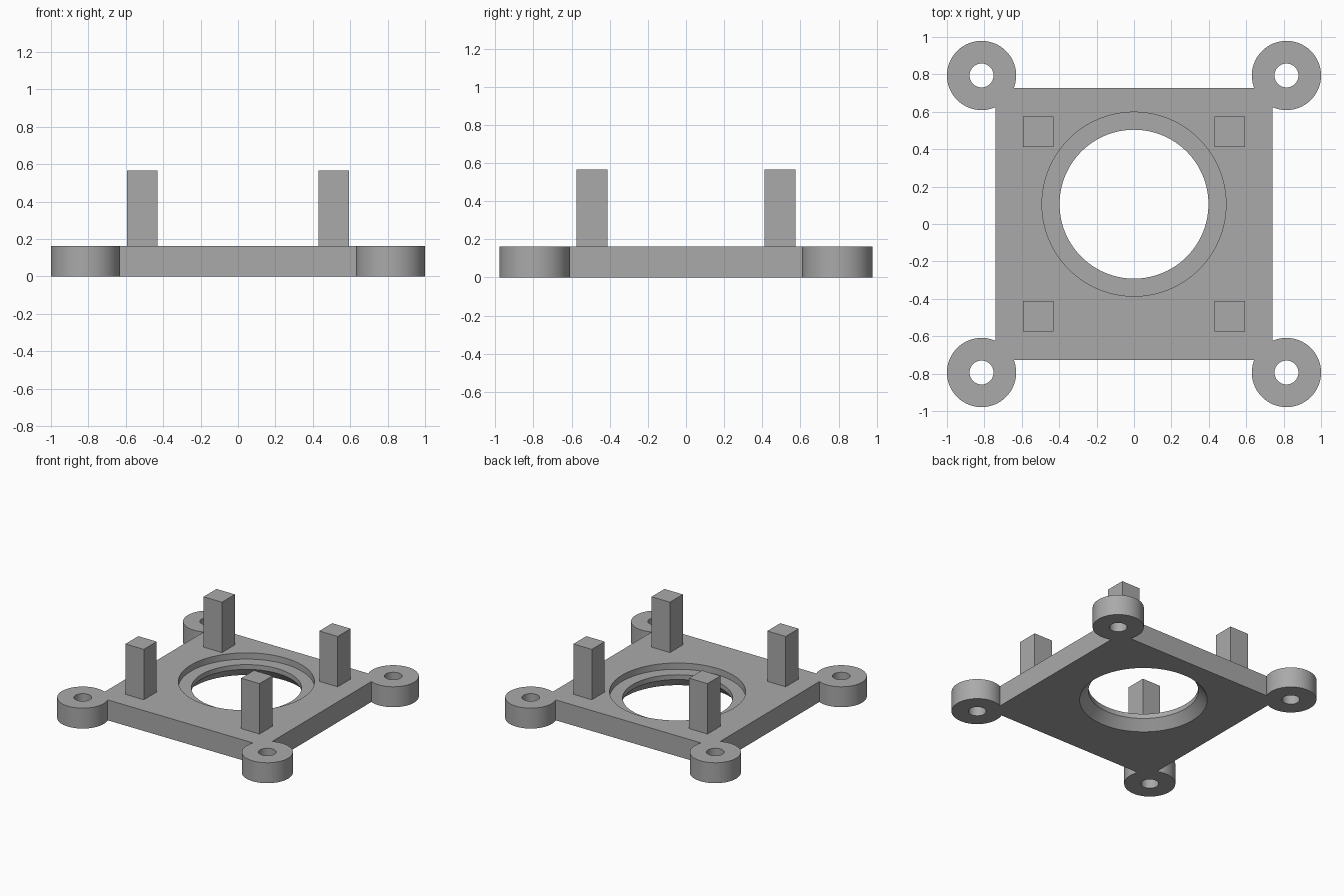
import bpy, bmesh

cube = bpy.data.objects.get("Cube")
if cube:
    bpy.data.objects.remove(cube, do_unlink=True)

# Main sizes
THICK = 0.163
EAR_X, EAR_Y, EAR_R, EAR_HOLE = 0.815, 0.794, 0.185, 0.064
PEG_X, PEG_Y, PEG_SIDE, PEG_TOP = 0.511, 0.493, 0.163, 0.565
BORE_Y = 0.106

grey = bpy.data.materials.new("plain grey")
grey.use_nodes = True
colour = (0.40, 0.40, 0.40, 1)
grey.diffuse_color = colour
grey.node_tree.nodes["Principled BSDF"].inputs["Base Color"].default_value = colour


def finish(name, bm):
    bmesh.ops.recalc_face_normals(bm, faces=bm.faces)
    mesh = bpy.data.meshes.new(name)
    bm.to_mesh(mesh)
    bm.free()
    mesh.materials.append(grey)
    obj = bpy.data.objects.new(name, mesh)
    bpy.context.collection.objects.link(obj)
    return obj


def box(name, x, y, z0, z1, width, depth):
    bm = bmesh.new()
    bmesh.ops.create_cube(bm, size=1)
    bmesh.ops.scale(bm, vec=(width, depth, z1 - z0), verts=bm.verts)
    bmesh.ops.translate(bm, vec=(x, y, (z0 + z1) / 2), verts=bm.verts)
    return finish(name, bm)


def turned(name, x, y, profile, sides=96):
    """Closed solid of revolution from (radius, height) pairs."""
    bm = bmesh.new()
    rings = []
    for radius, z in profile:
        ring = bmesh.ops.create_circle(bm, segments=sides, radius=radius)["verts"]
        bmesh.ops.translate(bm, vec=(x, y, z), verts=ring)
        rings.append(ring)
    for low, high in zip(rings, rings[1:]):
        for i in range(sides):
            j = (i + 1) % sides
            bm.faces.new((low[i], low[j], high[j], high[i]))
    bm.faces.new(rings[0])
    bm.faces.new(rings[-1])
    return finish(name, bm)


def combine(target, tool, operation):
    mod = target.modifiers.new(operation.lower(), "BOOLEAN")
    mod.operation, mod.solver, mod.object = operation, "EXACT", tool
    bpy.context.view_layer.objects.active = target
    bpy.ops.object.modifier_apply(modifier=mod.name)
    bpy.data.objects.remove(tool, do_unlink=True)


corners = [(sx, sy) for sx in (-1, 1) for sy in (-1, 1)]

# Base plate with round mounting ears
plate = box("mounting_plate", 0, 0, 0, THICK, 1.48, 1.452)
for sx, sy in corners:
    x, y = sx * EAR_X, sy * EAR_Y
    combine(plate, turned("ear", x, y, [(EAR_R, 0), (EAR_R, THICK)]), "UNION")
for sx, sy in corners:
    x, y = sx * EAR_X, sy * EAR_Y
    combine(plate, turned("ear_hole", x, y, [(EAR_HOLE, -0.1), (EAR_HOLE, 0.3)], 48), "DIFFERENCE")

# Central opening: stepped seat above, narrow lip, flare below
bore = [(0.462, -0.05), (0.462, 0), (0.398, 0.075), (0.398, 0.113), (0.492, 0.113), (0.492, 0.3)]
combine(plate, turned("bore", 0, BORE_Y, bore, 128), "DIFFERENCE")

bpy.ops.object.select_all(action="DESELECT")
plate.select_set(True)
bpy.context.view_layer.objects.active = plate
bpy.ops.object.shade_smooth_by_angle(angle=0.5)

# Four square pegs
for sx, sy in corners:
    name = ("back" if sy > 0 else "front") + ("_left" if sx > 0 else "_right") + "_peg"
    box(name, sx * PEG_X, sy * PEG_Y, THICK, PEG_TOP, PEG_SIDE, PEG_SIDE)
